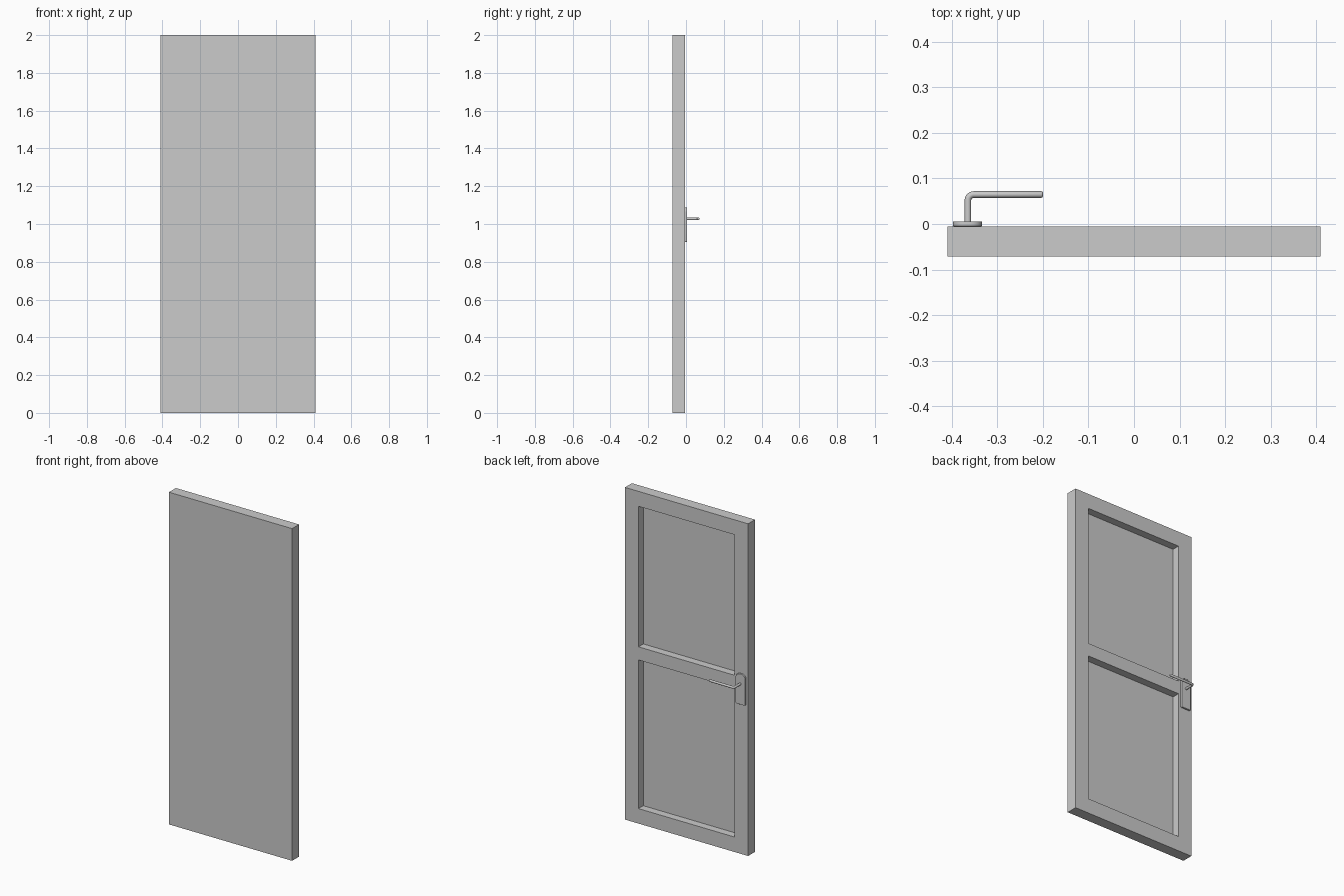
import bpy, bmesh
from math import sin, cos, pi

if "Cube" in bpy.data.objects:
    bpy.data.objects.remove(bpy.data.objects["Cube"])


def finish(bm, name):
    bmesh.ops.recalc_face_normals(bm, faces=bm.faces)
    me = bpy.data.meshes.new(name)
    bm.to_mesh(me)
    bm.free()
    ob = bpy.data.objects.new(name, me)
    bpy.context.collection.objects.link(ob)
    return ob


def smooth(ob, angle=0.6):
    bpy.ops.object.select_all(action='DESELECT')
    ob.select_set(True)
    bpy.context.view_layer.objects.active = ob
    bpy.ops.object.shade_smooth_by_angle(angle=angle)


# Door leaf: back face as a grid of cells, two cells sunk as panels
FRONT, BACK, DEPTH = -0.071, -0.005, 0.046
xs = [-0.41, -0.32, 0.32, 0.41]
zs = [0, 0.09, 0.985, 1.064, 1.91, 2]
bm = bmesh.new()
grid = [[bm.verts.new((x, BACK, z)) for x in xs] for z in zs]
panels = []
for j in range(5):
    for i in range(3):
        f = bm.faces.new((grid[j][i], grid[j][i + 1], grid[j + 1][i + 1], grid[j + 1][i]))
        if i == 1 and j in (1, 3):
            panels.append(f)
rim = [e for e in bm.edges if e.is_boundary]
sunk = bmesh.ops.extrude_discrete_faces(bm, faces=panels)['faces']
for f in sunk:
    bmesh.ops.translate(bm, verts=f.verts, vec=(0, -DEPTH, 0))

# Outer edges and flat front of the leaf
ret = bmesh.ops.extrude_edge_only(bm, edges=rim)['geom']
bmesh.ops.translate(bm, verts=[g for g in ret if isinstance(g, bmesh.types.BMVert)],
                    vec=(0, FRONT - BACK, 0))
bmesh.ops.contextual_create(bm, geom=[g for g in ret if isinstance(g, bmesh.types.BMEdge)])
bmesh.ops.dissolve_limit(bm, angle_limit=0.01, verts=bm.verts, edges=bm.edges)
finish(bm, "door_leaf")

# Handle plate: rounded top, lightly rounded bottom corners
PX, HW, TOP, BOT = -0.366, 0.032, 1.088, 0.904
outline = []


def corner(cx, cz, r, start, n):
    for k in range(n + 1):
        a = start + pi / 2 * k / n
        outline.append((cx + r * cos(a), cz + r * sin(a)))


RT, RB = 0.026, 0.006
corner(PX + HW - RT, TOP - RT, RT, 0, 8)
corner(PX - HW + RT, TOP - RT, RT, pi / 2, 8)
corner(PX - HW + RB, BOT + RB, RB, pi, 4)
corner(PX + HW - RB, BOT + RB, RB, 3 * pi / 2, 4)
bm = bmesh.new()
base = bm.faces.new([bm.verts.new((x, BACK, z)) for x, z in outline])
top = bmesh.ops.extrude_face_region(bm, geom=[base], use_keep_orig=True)['geom']
bmesh.ops.translate(bm, verts=[g for g in top if isinstance(g, bmesh.types.BMVert)],
                    vec=(0, 0.011, 0))
plate = finish(bm, "handle_plate")
bev = plate.modifiers.new("edge_round", 'BEVEL')
bev.width = 0.0015
bev.segments = 2
smooth(plate)

# Lever: round rod swept along a bent path, with a softened tip
R, BEND, HZ, LY = 0.0072, 0.013, 1.028, 0.0648
points = [(PX + 0.001, 0.0, R, (0, 1))]
for k in range(9):
    a = pi / 2 * k / 8
    points.append((PX + 0.001 + BEND * (1 - cos(a)), LY - BEND * (1 - sin(a)), R, (sin(a), cos(a))))
points += [(-0.2035, LY, R, (1, 0)), (-0.2015, LY, R * 0.85, (1, 0)), (-0.2005, LY, R * 0.55, (1, 0))]
SIDES = 16
bm = bmesh.new()
rings = []
for x, y, r, (tx, ty) in points:
    rings.append([bm.verts.new((x + r * cos(2 * pi * s / SIDES) * ty,
                                y - r * cos(2 * pi * s / SIDES) * tx,
                                HZ + r * sin(2 * pi * s / SIDES))) for s in range(SIDES)])
for a, b in zip(rings, rings[1:]):
    for s in range(SIDES):
        t = (s + 1) % SIDES
        bm.faces.new((a[s], a[t], b[t], b[s]))
bm.faces.new(rings[0])
bm.faces.new(rings[-1])
smooth(finish(bm, "handle_lever"), 0.8)
